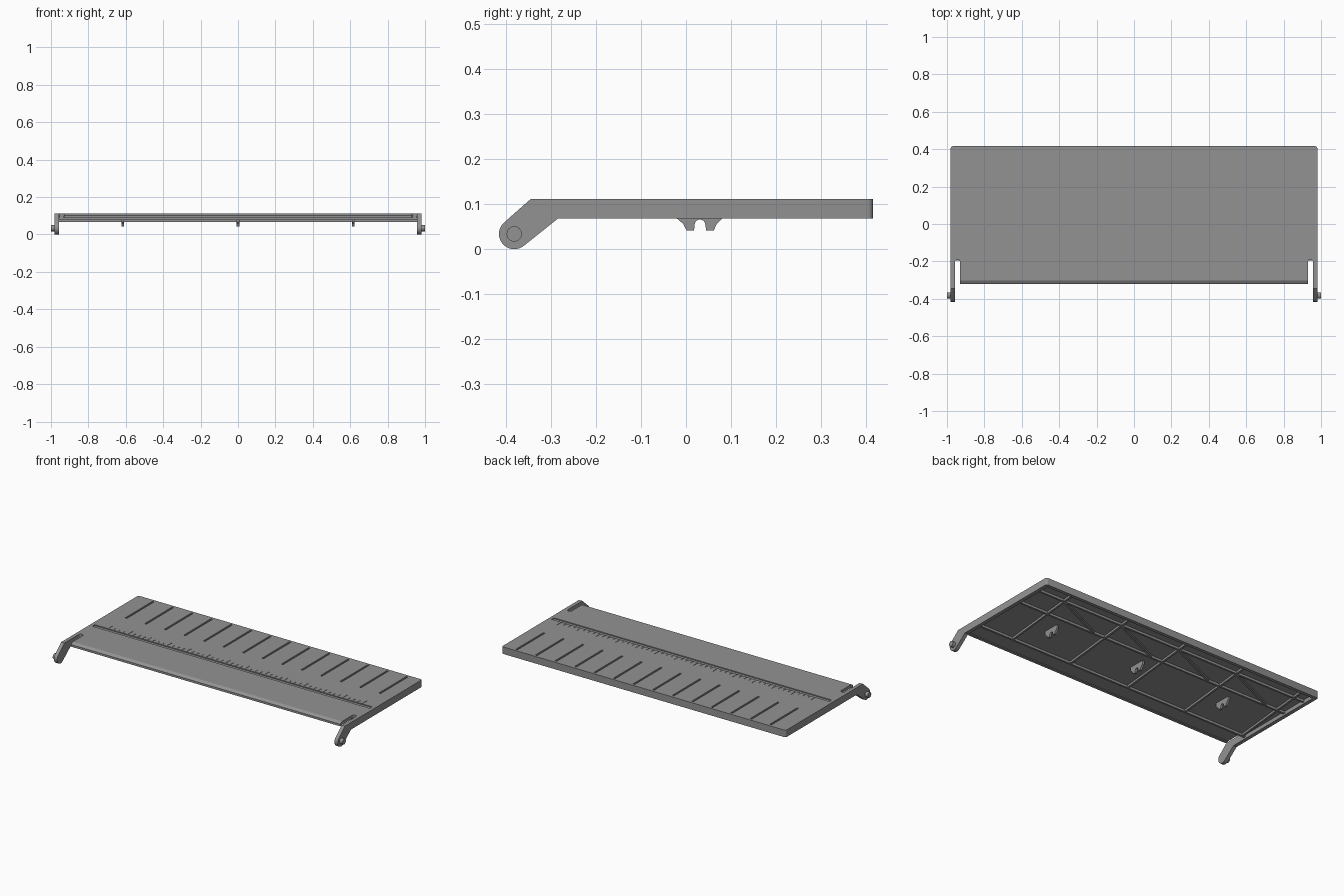
import bpy, bmesh, math
from mathutils import Matrix, Vector

if "Cube" in bpy.data.objects:
    bpy.data.objects.remove(bpy.data.objects["Cube"])

grey = bpy.data.materials.new("plastic grey")
grey.diffuse_color = (0.29, 0.29, 0.29, 1)
grey.use_nodes = True
grey.node_tree.nodes["Principled BSDF"].inputs["Base Color"].default_value = grey.diffuse_color

TOP, UNDER, RIM = 0.112, 0.092, 0.068


def finish(bm, name):
    bmesh.ops.recalc_face_normals(bm, faces=bm.faces)
    me = bpy.data.meshes.new(name)
    bm.to_mesh(me)
    bm.free()
    me.materials.append(grey)
    ob = bpy.data.objects.new(name, me)
    bpy.context.collection.objects.link(ob)
    return ob


def add_prism(bm, points, vec):
    f = bm.faces.new([bm.verts.new(p) for p in points])
    r = bmesh.ops.extrude_face_region(bm, geom=[f])
    bmesh.ops.translate(bm, vec=vec, verts=[v for v in r["geom"] if isinstance(v, bmesh.types.BMVert)])


def add_box(bm, x0, x1, y0, y1, z0, z1):
    add_prism(bm, [(x0, y0, z0), (x1, y0, z0), (x1, y1, z0), (x0, y1, z0)], (0, 0, z1 - z0))


def side_prism(name, yz, x0, x1):
    bm = bmesh.new()
    add_prism(bm, [(x0, y, z) for y, z in yz], (x1 - x0, 0, 0))
    return finish(bm, name)


def arc(cx, cy, r, a0, a1, n):
    return [(cx + r * math.cos(math.radians(a0 + (a1 - a0) * i / n)),
             cy + r * math.sin(math.radians(a0 + (a1 - a0) * i / n))) for i in range(n + 1)]


def smooth(ob):
    bpy.ops.object.select_all(action="DESELECT")
    ob.select_set(True)
    bpy.context.view_layer.objects.active = ob
    bpy.ops.object.shade_smooth_by_angle(angle=math.radians(30))


def cut(ob, cutter):
    m = ob.modifiers.new("cut", "BOOLEAN")
    m.object, m.operation, m.solver = cutter, "DIFFERENCE", "EXACT"
    bpy.context.view_layer.objects.active = ob
    bpy.ops.object.modifier_apply(modifier=m.name)
    bpy.data.objects.remove(cutter)


# Tray panel: outline with rounded rear corners and a slot beside each arm
half = [(0.93, -0.302)] + arc(0.9435, -0.2035, 0.0135, 180, 0, 8)
half += [(0.957, -0.285), (0.98, -0.285)] + arc(0.968, 0.404, 0.012, 0, 90, 4)
outline = half + [(-x, y) for x, y in reversed(half)]
bm = bmesh.new()
add_prism(bm, [(x, y, RIM) for x, y in outline], (0, 0, TOP - RIM))
panel = finish(bm, "tray_panel")

# Hollow underside, leaving the rim
bm = bmesh.new()
add_box(bm, -0.957, 0.957, -0.5, 0.396, 0, UNDER)
cut(panel, finish(bm, "hollow"))

# Grooves in the top: paper guides, long channel and ruler ticks
bm = bmesh.new()
for i in range(14):
    x = -0.864 + 0.1348 * i
    add_box(bm, x - 0.006, x + 0.006, 0.13, 0.40, TOP - 0.008, TOP + 0.02)
add_box(bm, -0.958, 0.958, -0.068, -0.044, TOP - 0.006, TOP + 0.02)
for i in range(53):
    x = -0.864 + 0.0337 * i
    length = 0.04 if i % 4 == 0 else 0.022
    add_box(bm, x - 0.003, x + 0.003, -0.038, -0.038 + length, TOP - 0.002, TOP + 0.02)
cut(panel, finish(bm, "grooves"))
smooth(panel)

# Sloping front lip
side_prism("front_lip", [(-0.302, TOP), (-0.320, 0.101), (-0.320, 0.088),
                         (-0.302, 0.088)], -0.93, 0.93)

# Hinge arms with round ends and pivot pins
py, pz, pr = -0.382, 0.034, 0.034
arm = [(-0.285, RIM), (-0.285, TOP), (-0.345, TOP)] + arc(py, pz, pr, 128, 308, 20)
for s, side in ((-1, "left"), (1, "right")):
    smooth(side_prism(side + "_hinge_arm", arm, s * 0.957, s * 0.98))
    smooth(side_prism(side + "_pivot_pin", arc(py, pz, 0.017, 0, 345, 23), s * 0.975, s))

# Underside stiffening ribs
bm = bmesh.new()


def rib(a, b, w=0.012, depth=0.014):
    a, b = Vector(a), Vector(b)
    d = (b - a).normalized() * w / 2
    n = Vector((-d.y, d.x))
    add_prism(bm, [(p.x, p.y, UNDER - depth) for p in (a + n, b + n, b - n, a - n)],
              (0, 0, depth + 0.003))


for y in (0.315, 0.15, -0.19):
    rib((-0.957, y), (0.957, y))
for i in range(5):
    x = 0.775 - 0.414 * i
    rib((x, 0.396), (x - 0.06, -0.19), depth=0.0135)
    if i < 4:
        rib((x, 0.315), (x - 0.36, 0.15), depth=0.013)
finish(bm, "underside_ribs")

# Three hook clips below the panel
clip = [(-0.020, UNDER + 0.002), (-0.020, RIM), (-0.006, 0.056), (0.001, 0.042), (0.018, 0.042)]
clip += arc(0.031, 0.054, 0.012, 180, 0, 8)
clip += [(0.045, 0.042), (0.062, 0.042), (0.068, 0.056), (0.080, RIM), (0.080, UNDER + 0.002)]
for x, where in ((-0.617, "left"), (0, "middle"), (0.617, "right")):
    side_prism(where + "_clip", clip, x - 0.007, x + 0.007)
